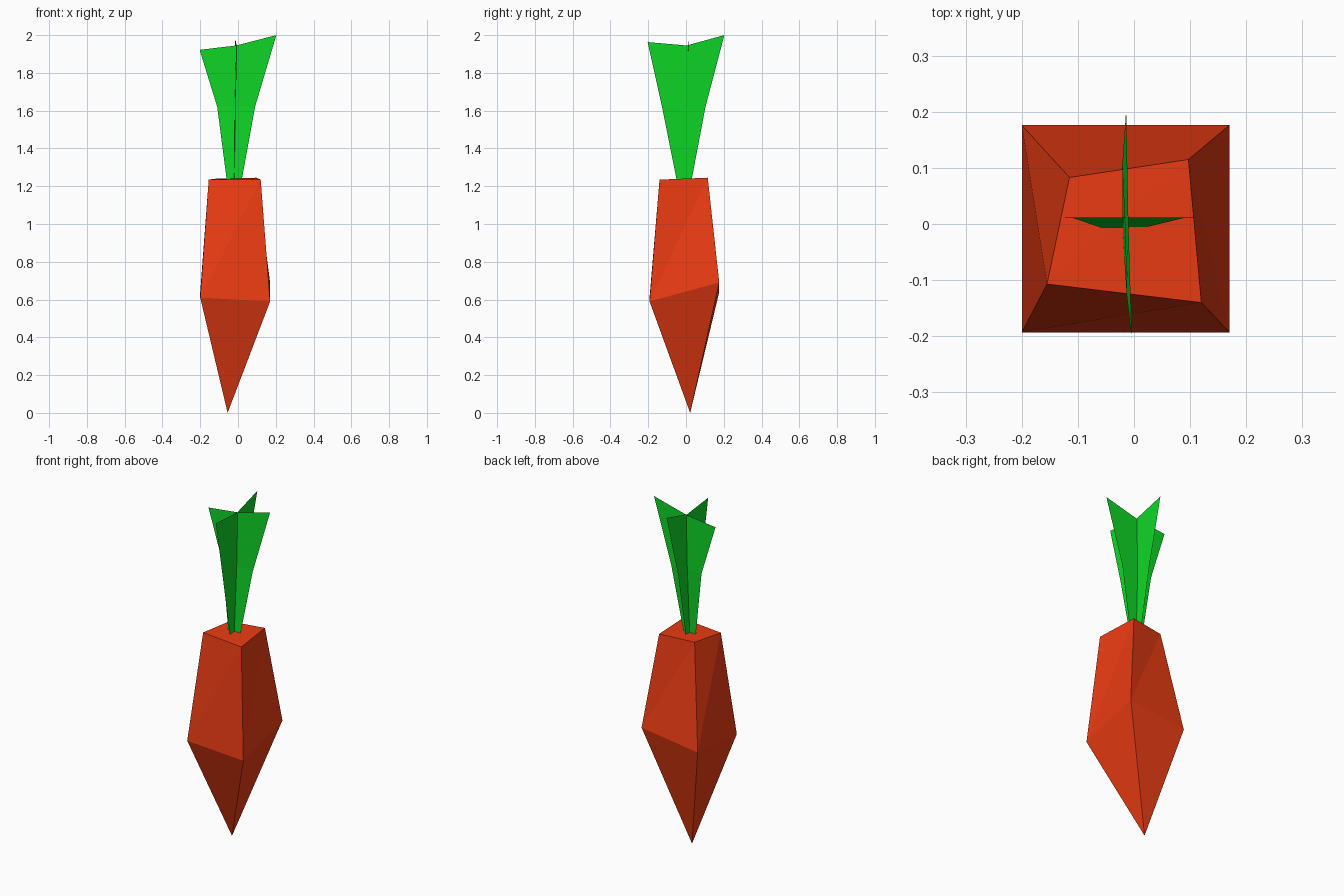
import bpy


def material(name, color):
    mat = bpy.data.materials.new(name)
    mat.diffuse_color = (*color, 1)
    return mat


def make_object(name, verts, faces, mat):
    mesh = bpy.data.meshes.new(name)
    mesh.from_pydata(verts, [], faces)
    mesh.materials.append(mat)
    obj = bpy.data.objects.new(name, mesh)
    bpy.context.collection.objects.link(obj)
    return obj


orange = material("root_orange", (0.83, 0.045, 0.0065))
green = material("leaf_green", (0.0045, 0.67, 0.02))

# Root: uneven four-sided rings, counter-clockwise from front left, plus a tip
middle = [(-0.2, -0.193, 0.61), (0.17, -0.193, 0.59),
          (0.17, 0.176, 0.69), (-0.2, 0.176, 0.64)]
top = [(-0.155, -0.107, 1.235), (0.12, -0.14, 1.235),
       (0.097, 0.115, 1.245), (-0.115, 0.083, 1.24)]
tip = (-0.055, 0.022, 0.0)

faces = [(4, 5, 6), (4, 6, 7)]
for i in range(4):
    j = (i + 1) % 4
    faces += [(i, j, 4 + j), (i, 4 + j, 4 + i), (8, j, i)]
make_object("carrot_root", middle + top + [tip], faces, orange)


# Leaves: flat blades made of three rows (left, centre, right), bottom to top
def leaf(name, rows):
    verts = [p for row in rows for p in row]
    quads = []
    for r in range(len(rows) - 1):
        for c in range(2):
            a = r * 3 + c
            quads.append((a, a + 1, a + 4, a + 3))
    return make_object(name, verts, quads, green)


leaf("wide_leaf", [
    [(-0.06, -0.006, 1.235), (-0.02, -0.006, 1.235), (0.02, -0.006, 1.235)],
    [(-0.11, 0.011, 1.62), (-0.015, 0.011, 1.62), (0.09, 0.011, 1.62)],
    [(-0.203, 0.012, 1.922), (-0.01, 0.012, 1.945), (0.203, 0.012, 2.0)]])

leaf("cross_leaf", [
    [(-0.018, -0.05, 1.235), (-0.02, -0.01, 1.235), (-0.02, 0.03, 1.235)],
    [(-0.013, -0.127, 1.62), (-0.016, 0.0, 1.62), (-0.021, 0.103, 1.62)],
    [(-0.004, -0.203, 1.963), (-0.01, 0.003, 1.945), (-0.014, 0.203, 2.0)]])
